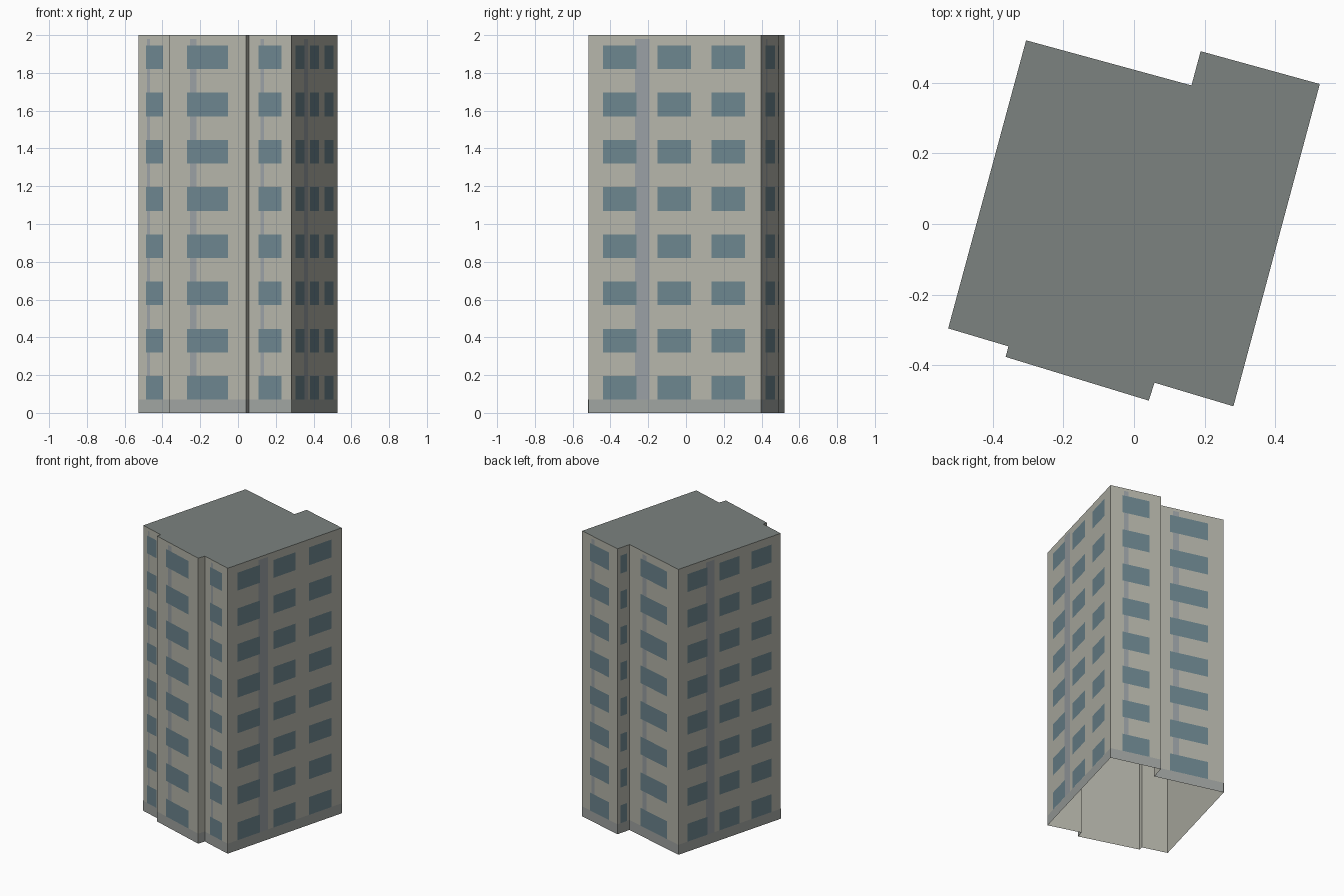
import bpy
from mathutils import Vector

if "Cube" in bpy.data.objects:
    bpy.data.objects.remove(bpy.data.objects["Cube"])

HEIGHT, PLINTH, FLOORS, STOREY = 2.0, 0.07, 8, 0.25

# Counter-clockwise footprint with shallow bays front and back
foot = [Vector(p) for p in (
    (-.527, -.296), (-.356, -.347), (-.364, -.377), (.042, -.501),
    (.058, -.450), (.282, -.517), (.527, .397), (.189, .490),
    (.163, .393), (-.306, .521))]
edges = list(zip(foot, foot[1:] + foot[:1]))


def build(name, quads, color):
    """Make one object from a list of polygons."""
    verts, faces = [], []
    for q in quads:
        faces.append(range(len(verts), len(verts) + len(q)))
        verts += q
    mesh = bpy.data.meshes.new(name)
    mesh.from_pydata(verts, [], [list(f) for f in faces])
    mat = bpy.data.materials.new(name)
    mat.diffuse_color = (*color, 1)
    mat.use_nodes = True
    mat.node_tree.nodes["Principled BSDF"].inputs["Base Color"].default_value = mat.diffuse_color
    mesh.materials.append(mat)
    obj = bpy.data.objects.new(name, mesh)
    bpy.context.collection.objects.link(obj)
    return obj


def panel(a, b, t0, t1, z0, z1, offset=0.0):
    """Upright outward-facing rectangle along wall a-b."""
    d = b - a
    n = Vector((d.y, -d.x)).normalized() * offset
    p, q = a + d * t0 + n, a + d * t1 + n
    return [(p.x, p.y, z0), (q.x, q.y, z0), (q.x, q.y, z1), (p.x, p.y, z1)]


# Wall shell (open underneath) and flat roof
build("walls", [panel(a, b, 0, 1, 0, HEIGHT) for a, b in edges], (.46, .46, .40))
build("roof", [[(p.x, p.y, HEIGHT) for p in foot]], (.20, .225, .215))

# Plinth band, drainpipe strips and windows laid on the walls
plinth, strips, windows = [], [], []
for a, b in edges:
    length = (b - a).length
    plinth.append(panel(a, b, 0, 1, 0, PLINTH, .001))
    if length < .08:
        continue
    if length > .15:
        strips.append(panel(a, b, .27, .354, PLINTH, 1.98, .001))
    if length > .6:
        centres, half = (.183, .497, .810), .097
    else:
        centres, half = (.5,), .27
    for c in centres:
        for i in range(FLOORS):
            z = PLINTH + i * STOREY
            windows.append(panel(a, b, c - half, c + half, z, z + .125, .002))

build("plinth", plinth, (.35, .37, .355))
build("wall_strips", strips, (.32, .35, .37))
build("windows", windows, (.15, .235, .27))
